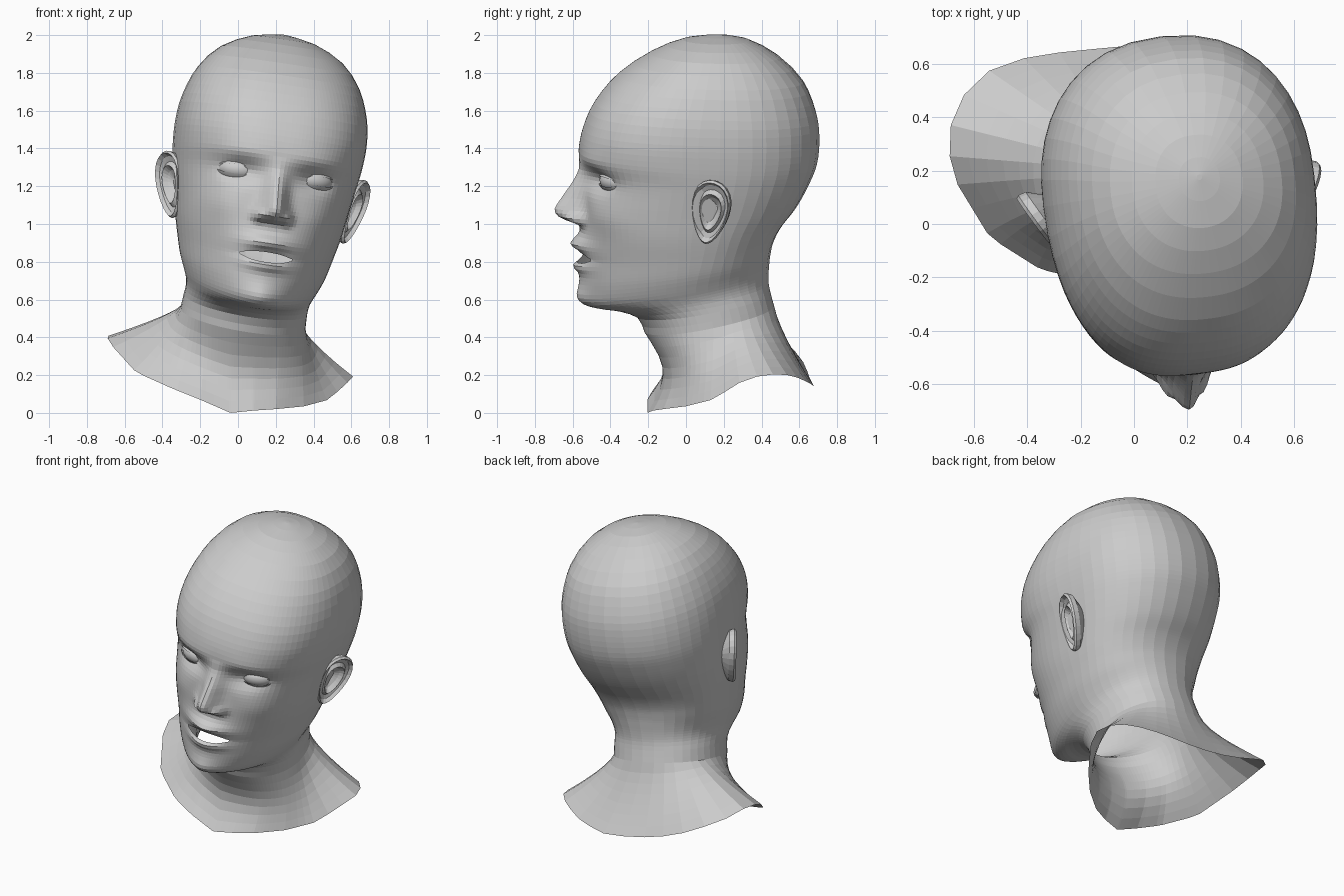
import bpy, bmesh
from math import sin, cos, pi, exp, atan2, radians
from mathutils import Matrix, Vector

if "Cube" in bpy.data.objects:
    bpy.data.objects.remove(bpy.data.objects["Cube"])

# Head pose: tilted towards +x and turned slightly
POSE = (Matrix.Translation((0.122, 0, 1.05)) @ Matrix.Rotation(radians(6.5), 4, 'Z')
        @ Matrix.Rotation(radians(8.5), 4, 'Y') @ Matrix.Translation((0, 0, -1.05)))


def make_object(name, bm):
    me = bpy.data.meshes.new(name)
    bm.to_mesh(me)
    bm.free()
    ob = bpy.data.objects.new(name, me)
    bpy.context.collection.objects.link(ob)
    return ob


def catmull(a, b, c, d, t):
    return [0.5 * (2 * q + (r - p) * t + (2 * p - 5 * q + 4 * r - s) * t * t
                   + (3 * q - p - 3 * r + s) * t ** 3) for p, q, r, s in zip(a, b, c, d)]


def lerp_table(table, v):
    for (a, fa), (b, fb) in zip(table, table[1:]):
        if a <= v <= b:
            return fa + (fb - fa) * (v - a) / (b - a)
    return 0.0


def bump(x, z, cx, cz, sx, sz):
    return exp(-((abs(x) - cx) / sx) ** 2 - ((z - cz) / sz) ** 2)


# Ring keys: front y, front z, back y, back z, half width, y of widest point, roundness, rows to next
KEYS = [
    (.15, 2.012, .17, 2.012, .01, .16, 2, 2),
    (-.03, 1.985, .32, 1.985, .165, .14, 2.1, 2),
    (-.20, 1.91, .48, 1.90, .325, .13, 2.2, 2),
    (-.37, 1.79, .61, 1.77, .43, .13, 2.3, 3),
    (-.49, 1.64, .68, 1.61, .488, .13, 2.45, 3),
    (-.55, 1.50, .70, 1.48, .505, .13, 2.5, 4),
    (-.57, 1.38, .69, 1.34, .50, .13, 2.4, 5),
    (-.555, 1.27, .645, 1.22, .485, .12, 2.25, 7),
    (-.55, 1.12, .58, 1.10, .462, .10, 2.25, 8),
    (-.55, .96, .505, 1.0, .44, .07, 2.15, 7),
    (-.55, .81, .465, .92, .415, .05, 1.95, 6),
    (-.56, .68, .45, .85, .39, .03, 1.8, 4),
    (-.545, .588, .445, .79, .36, .02, 1.72, 3),
    (-.48, .553, .443, .74, .34, .03, 1.75, 3),
    (-.36, .538, .445, .69, .33, .06, 1.9, 2),
    (-.25, .50, .455, .64, .33, .10, 2, 2),
    (-.21, .42, .475, .57, .335, .12, 2, 1)]

# Open lower rim of the shoulders
RIM = [(-.04, -.205, 0), (.08, -.175, .012), (.20, -.12, .02), (.35, 0, .035), (.48, .14, .07),
       (.59, .30, .17), (.62, .42, .205), (.50, .56, .20), (.32, .65, .16), (.12, .68, .14),
       (-.10, .66, .17), (-.35, .635, .24), (-.52, .595, .32), (-.65, .47, .38),
       (-.70, .33, .42), (-.68, .18, .37), (-.54, -.05, .215), (-.35, -.17, .13),
       (-.20, -.205, .07)]

NOSE = [(.97, 0), (1.0, .02), (1.03, .12), (1.07, .155), (1.10, .142), (1.22, .06),
        (1.29, .02), (1.36, 0)]
NOSE_W = [(.97, .07), (1.06, .068), (1.15, .056), (1.36, .06)]
MOUTH_Z, MOUTH_W = .828, .15


def face_relief(x, z):
    """Forward displacement for nose, sockets, brows, muzzle, lips, chin and cheeks."""
    f = lerp_table(NOSE, z) * exp(-(abs(x) / (lerp_table(NOSE_W, z) or 1)) ** 2.1)
    f += .05 * bump(x, z, .075, 1.035, .03, .03)
    f -= .055 * bump(x, z, .195, 1.26, .11, .06)
    f += .008 * bump(x, z, .22, 1.36, .14, .05)
    f += .018 * bump(x, z, .28, 1.07, .12, .09)
    f += .025 * bump(x, z, 0, .87, .17, .10)
    f += .04 * bump(x, z, 0, .895, .12, .036)
    f += .035 * bump(x, z, 0, .778, .11, .033)
    f -= .015 * bump(x, z, 0, .83, .14, .02)
    f += .02 * bump(x, z, 0, .61, .11, .05)
    return f


# Head and neck rings, denser columns on the face
COLS = 72
angles = [pi * (.35 * u + .65 * u ** 3) for u in (2 * i / COLS - 1 for i in range(COLS))]
params = []
for i in range(len(KEYS) - 1):
    a, b, c, d = (KEYS[max(0, min(len(KEYS) - 1, i + k))] for k in (-1, 0, 1, 2))
    params += [catmull(a, b, c, d, j / b[7]) for j in range(b[7])]
params.append(list(KEYS[-1]))

rows, local_x = [], []
mouth_row = max(k for k, p in enumerate(params) if p[1] >= MOUTH_Z)
for k, (yf, zf, yb, zb, w, ys, n, _) in enumerate(params):
    row, xs = [], []
    for t in angles:
        e = 2 / (n if cos(t) > 0 else 2.25)
        x = w * abs(sin(t)) ** e * (1 if t > 0 else -1)
        y = ys - (ys - yf) * cos(t) ** e if cos(t) > 0 else ys + (yb - ys) * (-cos(t)) ** e
        z = zf + (zb - zf) * (y - yf) / (yb - yf)
        if y < 0 and zf > .56:
            y -= face_relief(x, z) * min(1, -y / .2)
            gap = .018 * max(0, 1 - (x / MOUTH_W) ** 2) * exp(-((z - MOUTH_Z) / .04) ** 2)
            z += gap if k <= mouth_row else -gap
            # close the slit towards the mouth corners
            if k in (mouth_row, mouth_row + 1):
                z += (MOUTH_Z - z) * .6 * exp(-((abs(x) - MOUTH_W) / .04) ** 2)
        row.append(POSE @ Vector((x, y, z)))
        xs.append(x)
    rows.append(row)
    local_x.append(xs)

# Shoulder flare from the last neck ring down to the rim
polar = lambda p: atan2(p[0], .2 - p[1])
rim = sorted((polar(p), Vector(p)) for p in RIM)
rim = [(rim[-1][0] - 2 * pi, rim[-1][1])] + rim + [(rim[0][0] + 2 * pi, rim[0][1])]


def rim_point(ang):
    for (a, p), (b, q) in zip(rim, rim[1:]):
        if a <= ang <= b:
            return p.lerp(q, (ang - a) / (b - a))


neck = rows[-1]
targets = [rim_point(polar(p)) for p in neck]
for s in range(1, 8):
    f = s / 7
    row = []
    for p, q in zip(neck, targets):
        v = p.lerp(q, f ** 1.25)
        v.z = p.z + (q.z - p.z) * f ** .95
        v.y += .09 * sin(pi * f) * max(0, cos(polar(p))) ** 2
        row.append(v)
    rows.append(row)
    local_x.append([9] * COLS)

bm = bmesh.new()
grid = [[bm.verts.new(p) for p in row] for row in rows]
bm.faces.new(grid[0])
for k in range(len(grid) - 1):
    for i in range(COLS):
        j = (i + 1) % COLS
        open_mouth = (k == mouth_row and cos(angles[i]) > 0
                      and max(abs(local_x[k][i]), abs(local_x[k][j])) < MOUTH_W)
        if not open_mouth:
            bm.faces.new((grid[k][i], grid[k + 1][i], grid[k + 1][j], grid[k][j]))
bmesh.ops.recalc_face_normals(bm, faces=bm.faces)
make_object("head_and_shoulders", bm)


# Eyeballs and eyelids: front shells of spheres, lids with an almond opening
def eye_shell(name, side, radius, opening):
    bm = bmesh.new()
    bmesh.ops.create_uvsphere(bm, u_segments=36, v_segments=18, radius=radius)
    bmesh.ops.rotate(bm, verts=bm.verts, matrix=Matrix.Rotation(pi / 2, 3, 'Y'))
    drop = []
    for f in bm.faces:
        c = f.calc_center_median()
        elev = atan2(c.z, -c.y)
        if c.y > -.02 or (opening and radians(-20) < elev < radians(20)):
            drop.append(f)
    bmesh.ops.delete(bm, geom=drop, context='FACES')
    bmesh.ops.transform(bm, verts=bm.verts,
                        matrix=POSE @ Matrix.Translation((side * .20, -.388, 1.262))
                        @ Matrix.Rotation(radians(side * 16), 4, 'Z')
                        @ Matrix.Diagonal((1.2, 1, .72, 1)))
    make_object(name, bm).data.shade_smooth()


# Ear: concentric egg-shaped rings forming back, outer fold, inner fold and bowl
EAR_RINGS = [(.5, -.06), (.95, -.01), (1, .02), (.94, .033), (.84, .012),
             (.68, .004), (.56, .022), (.42, -.005), (.2, -.025)]


def ear(name, side):
    bm = bmesh.new()
    rings = []
    for s, h in EAR_RINGS:
        ring = []
        for i in range(24):
            a = 2 * pi * i / 24
            depth = .105 * (1 + .28 * sin(a))
            ring.append(bm.verts.new((h, s * depth * cos(a), s * .18 * sin(a))))
        rings.append(ring)
    for r, q in zip(rings, rings[1:]):
        for i in range(24):
            bm.faces.new((r[i], r[i - 1], q[i - 1], q[i]))
    bm.faces.new(rings[-1])
    place = (Matrix.Translation((.482, .08, 1.14)) @ Matrix.Rotation(radians(-28), 4, 'Z')
             @ Matrix.Rotation(radians(-12), 4, 'X') @ Matrix.Rotation(radians(9), 4, 'Y'))
    bmesh.ops.transform(bm, verts=bm.verts, matrix=POSE @ Matrix.Scale(side, 4, (1, 0, 0)) @ place)
    bmesh.ops.recalc_face_normals(bm, faces=bm.faces)
    make_object(name, bm)


for side, label in ((-1, "left"), (1, "right")):
    eye_shell(label + "_eyeball", side, .095, False)
    eye_shell(label + "_eyelids", side, .102, True)
    ear(label + "_ear", side)
